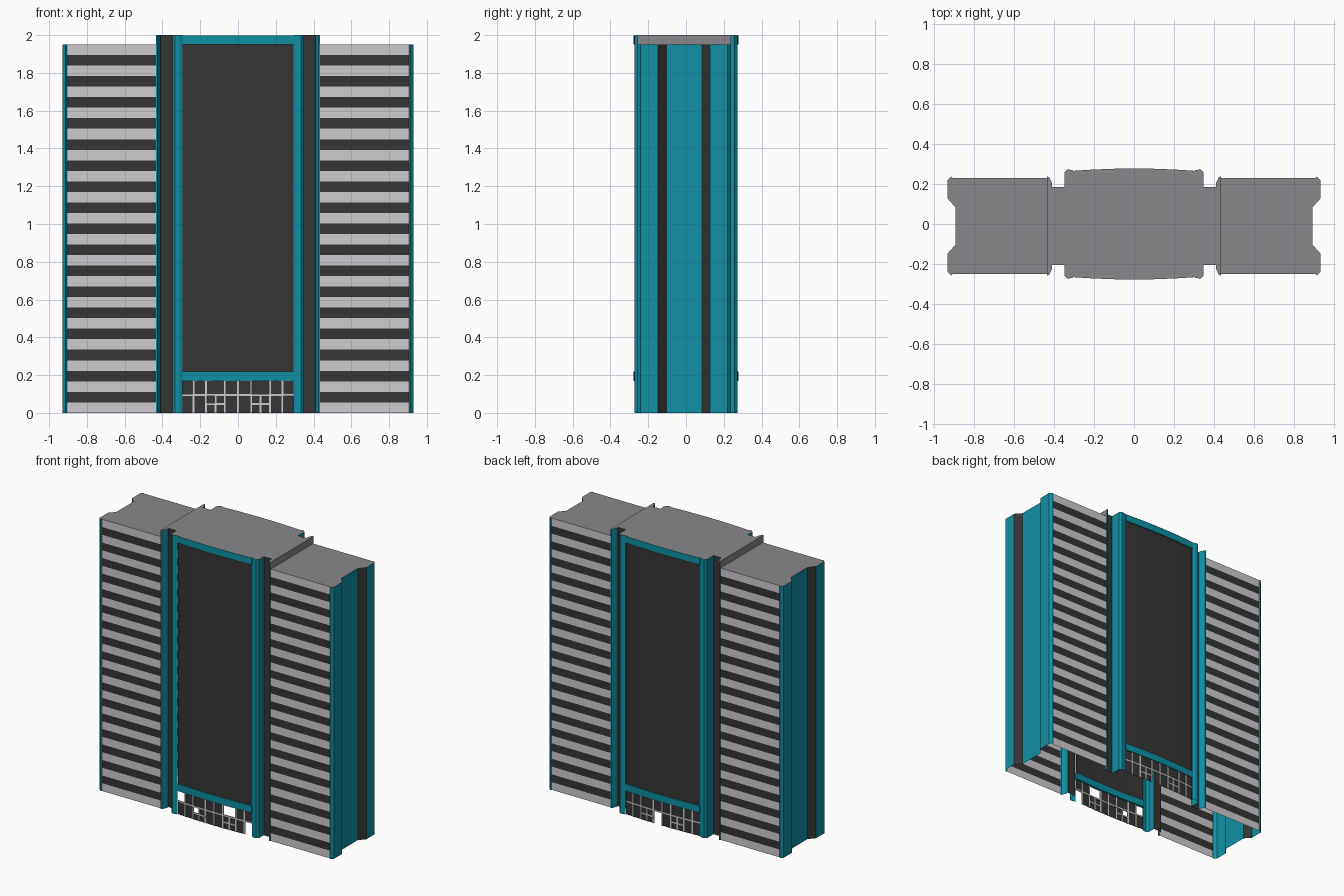
import bpy, bmesh

if "Cube" in bpy.data.objects:
    bpy.data.objects.remove(bpy.data.objects["Cube"])

def mat(name, r, g, b):
    m = bpy.data.materials.new(name)
    m.diffuse_color = (r, g, b, 1)
    m.use_nodes = True
    m.node_tree.nodes["Principled BSDF"].inputs["Base Color"].default_value = m.diffuse_color
    return m

TEAL = mat("teal", 0.005, 0.28, 0.37)
DARK = mat("dark_glass", 0.036, 0.036, 0.036)
LIGHT = mat("light_grey", 0.62, 0.60, 0.62)
ROOF = mat("roof_grey", 0.25, 0.25, 0.26)
MATS = [TEAL, DARK, LIGHT, ROOF]
T, D, L, R = range(4)

H_WING, H_MID = 1.95, 2.0
WING_Y = -0.01           # wings sit slightly forward
BANDS = 35               # alternating facade stripes
HALF = 0.295             # half width of the bowed centre bay


class Part:
    """Collects faces and turns them into one named object."""
    def __init__(self, name):
        self.name, self.bm = name, bmesh.new()

    def face(self, pts, m, flip=False):
        vs = [self.bm.verts.new(p) for p in pts]
        f = self.bm.faces.new(vs[::-1] if flip else vs)
        f.material_index = m

    def wall(self, a, b, z0, z1, m, flip=False):
        self.face([(*a, z0), (*b, z0), (*b, z1), (*a, z1)], m, flip)

    def finish(self):
        bmesh.ops.remove_doubles(self.bm, verts=self.bm.verts, dist=1e-5)
        me = bpy.data.meshes.new(self.name)
        for m in MATS:
            me.materials.append(m)
        self.bm.to_mesh(me)
        self.bm.free()
        ob = bpy.data.objects.new(self.name, me)
        bpy.context.collection.objects.link(ob)


def bow(x):
    return 0.266 + 0.011 * (1 - (x / HALF) ** 2)


def bowed(part, side, x0, x1, z0, z1, d0, d1, m):
    """Slab following the bowed front; d0/d1 are inner/outer offsets (equal = sheet)."""
    n = max(1, round((x1 - x0) / 0.098))
    xs = [x0 + (x1 - x0) * i / n for i in range(n + 1)]
    out = [(x, side * (bow(x) + d1)) for x in xs]
    inn = [(x, side * (bow(x) + d0)) for x in xs]
    fl = side > 0
    for i in range(n):
        part.wall(out[i], out[i + 1], z0, z1, m, fl)
        if d0 != d1:
            part.wall(inn[i], inn[i + 1], z0, z1, m, not fl)
            for z, f in ((z0, not fl), (z1, fl)):
                part.face([(*out[i], z), (*out[i + 1], z), (*inn[i + 1], z), (*inn[i], z)], m, f)
    if d0 != d1:
        part.wall(inn[0], out[0], z0, z1, m, fl)
        part.wall(out[-1], inn[-1], z0, z1, m, fl)


# Plan profiles for one quarter: (x, half depth), colour of the segment to the next point
wing = [((0.435, 0.240), L), ((0.905, 0.240), T), ((0.912, 0.247), T), ((0.930, 0.230), T),
        ((0.930, 0.137), D), ((0.892, 0.094), T), ((0.892, 0.0), T)]
core = [((HALF, 0.262), T), ((0.310, 0.270), T), ((0.333, 0.272), T), ((0.348, 0.257), T),
        ((0.348, 0.195), D), ((0.410, 0.195), T), ((0.410, 0.215), T), ((0.425, 0.245), T),
        ((0.435, 0.247), T), ((0.435, 0.240), T)]


def place(p, sx, sy, off):
    return (sx * p[0], off + sy * p[1])


# Wings: striped faces, teal corners, notched end walls, lower roof
for sx, side_name in ((-1, "left"), (1, "right")):
    w = Part(side_name + "_wing")
    for sy in (-1, 1):
        flip = sx * sy > 0
        for (a, m), (b, _) in zip(wing, wing[1:]):
            a, b = place(a, sx, sy, WING_Y), place(b, sx, sy, WING_Y)
            if m == L:
                h = H_WING / BANDS
                for i in range(BANDS):
                    w.wall(a, b, i * h, (i + 1) * h, D if i % 2 else L, flip)
            else:
                w.wall(a, b, 0, H_WING, m, flip)
    w.finish()
    r = Part(side_name + "_wing_roof")
    ring = [place(p, sx, -1, WING_Y) for p, _ in wing] + \
           [place(p, sx, 1, WING_Y) for p, _ in wing[-2::-1]]
    r.face([(*p, H_WING) for p in ring], R, sx < 0)
    # step up from wing roof to tower roof
    r.wall(place((0.435, 0.247), sx, -1, WING_Y), place((0.435, 0.247), sx, 1, WING_Y),
           H_WING, H_MID, R, sx < 0)
    r.finish()

# Central tower: corner columns, dark recesses and slim piers
def core_pt(p, sx, sy):
    return place(p, sx, sy, 0 if p[0] < 0.35 and p[1] > 0.2 else WING_Y)

tower = Part("tower_columns")
for sx in (-1, 1):
    for sy in (-1, 1):
        for (a, m), (b, _) in zip(core, core[1:]):
            tower.wall(core_pt(a, sx, sy), core_pt(b, sx, sy), 0, H_MID, m, sx * sy > 0)
tower.finish()

# Tower roof
roof = Part("tower_roof")
arc = [HALF * i / 3 for i in range(-3, 4)]
ring = []
for sy in (-1, 1):
    s = -sy
    ring += [core_pt(p, -s, sy) for p, _ in core[::-1]]
    ring += [(s * x, sy * bow(x)) for x in arc]
    ring += [core_pt(p, s, sy) for p, _ in core]
roof.face([(*p, H_MID) for p in ring], R)
roof.finish()

# Entrance grid: pane rectangles (x0, x1, z0, z1)
cols = [-HALF, -0.235, -0.17, -0.07, 0, 0.07, 0.17, 0.235, HALF]
ZM, ZT, ZS = 0.095, 0.17, 0.047
panes = []
for x0, x1 in zip(cols, cols[1:]):
    panes.append((x0, x1, ZM, ZT))
    if abs(x0 + x1) > 0.2 and x1 - x0 > 0.09:
        xm = (x0 + x1) / 2
        panes += [(a, b, c, d) for a, b in ((x0, xm), (xm, x1)) for c, d in ((0, ZS), (ZS, ZM))]
    else:
        panes.append((x0, x1, 0, ZM))

# Points that fall inside the open (unglazed) panes on each side
openings = {-1: [(-0.26, 0.13), (-0.15, 0.07), (0.12, 0.13), (0.26, 0.05)], 1: [(0.03, 0.05)]}

for side, nm in ((-1, "front"), (1, "back")):
    # Tall glass and teal bands
    g = Part(nm + "_glass")
    bowed(g, side, -HALF, HALF, 0.22, H_WING, -0.008, -0.008, D)
    g.finish()
    b = Part(nm + "_bands")
    bowed(b, side, -HALF, HALF, ZT, 0.22, -0.02, 0, T)
    bowed(b, side, -HALF, HALF, H_WING, H_MID - 0.001, -0.02, 0, T)
    b.finish()
    # Entrance panes
    e = Part(nm + "_entrance_panes")
    for x0, x1, z0, z1 in panes:
        if not any(x0 < x < x1 and z0 < z < z1 for x, z in openings[side]):
            bowed(e, side, x0, x1, z0, z1, -0.008, -0.008, D)
    e.finish()
    # Entrance mullions
    k = Part(nm + "_entrance_mullions")
    t = 0.005
    for x in cols[1:-1]:
        bowed(k, side, x - t, x + t, 0, ZT, -0.011, -0.005, L)
    bowed(k, side, -HALF, HALF, ZM - t, ZM + t, -0.0112, -0.0048, L)
    for s in (-0.12, 0.12):
        bowed(k, side, s - t, s + t, 0, ZM, -0.011, -0.005, L)
        bowed(k, side, s - 0.05, s + 0.05, ZS - t, ZS + t, -0.0112, -0.0048, L)
    k.finish()
